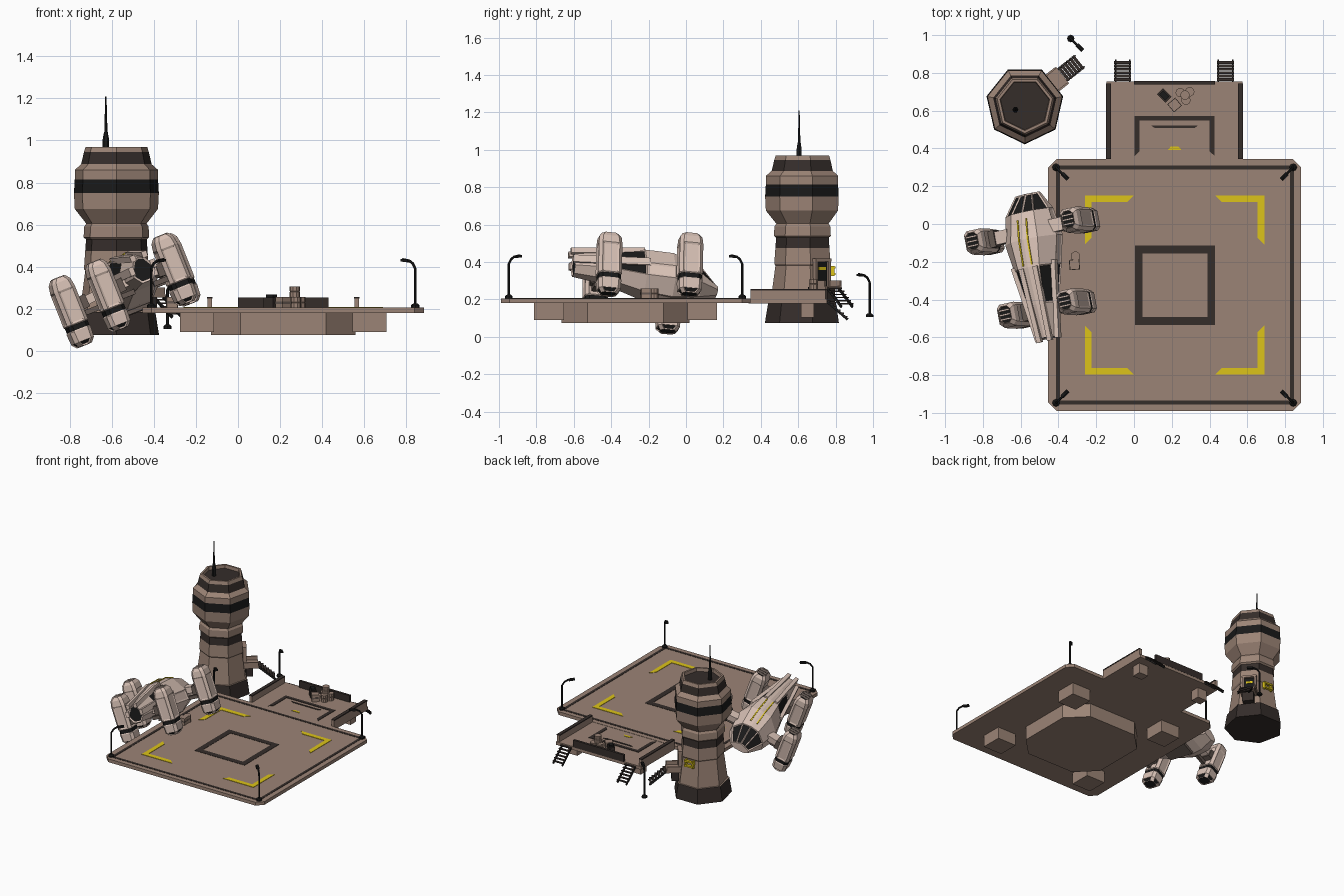
import bpy, bmesh
from math import cos, sin, radians, pi
from mathutils import Vector, Matrix

if "Cube" in bpy.data.objects:
    bpy.data.objects.remove(bpy.data.objects["Cube"])

def material(name, c):
    m = bpy.data.materials.new(name)
    m.diffuse_color = (*c, 1)
    m.use_nodes = True
    m.node_tree.nodes["Principled BSDF"].inputs["Base Color"].default_value = m.diffuse_color
    return m

BROWN = material("brown", (.33, .23, .18))
DARK = material("dark", (.035, .026, .023))
BLACK = material("black", (.01, .01, .01))
YELLOW = material("yellow", (.72, .55, .01))
HULL = material("hull", (.68, .53, .46))
GREY = material("grey", (.13, .10, .085))
I = Matrix.Identity(4)

def loft(name, rings, mats, seg=None, M=I):
    """Skin closed rings; seg gives a material index per band, then per cap."""
    n, k = len(rings[0]), len(rings)
    me = bpy.data.meshes.new(name)
    faces = [[i*n+j, i*n+(j+1) % n, (i+1)*n+(j+1) % n, (i+1)*n+j] for i in range(k-1) for j in range(n)]
    faces += [list(range(n))[::-1], list(range((k-1)*n, k*n))]
    me.from_pydata([M @ Vector(p) for r in rings for p in r], [], faces)
    for m in mats:
        me.materials.append(m)
    for p in me.polygons:
        if seg:
            p.material_index = seg[p.index//n] if p.index < (k-1)*n else seg[k-1+p.index-(k-1)*n]
    bm = bmesh.new(); bm.from_mesh(me)
    bmesh.ops.recalc_face_normals(bm, faces=bm.faces)
    bm.to_mesh(me); bm.free()
    ob = bpy.data.objects.new(name, me)
    bpy.context.collection.objects.link(ob)
    return ob

def inset(ob, ids, t, d, mi):
    bm = bmesh.new(); bm.from_mesh(ob.data)
    bm.faces.ensure_lookup_table()
    fs = [bm.faces[i] for i in ids]
    bmesh.ops.inset_individual(bm, faces=fs, thickness=t, depth=d)
    for f in fs:
        f.material_index = mi
    bm.to_mesh(ob.data); bm.free()

def prism(name, pts, z0, z1, mat, M=I):
    return loft(name, [[(x, y, z) for x, y in pts] for z in (z0, z1)], [mat], None, M)

def box(name, c, s, mat, rot=0, M=I):
    x, y, z = (v/2 for v in s)
    return prism(name, [(-x, -y), (x, -y), (x, y), (-x, y)], -z, z, mat,
                 M @ Matrix.Translation(c) @ Matrix.Rotation(radians(rot), 4, 'Z'))

def bar(name, p, q, w, h, mat, M=I):
    p, q = Vector(p), Vector(q)
    R = (q-p).to_track_quat('Y', 'Z').to_matrix().to_4x4()
    return box(name, (0, 0, 0), (w, (q-p).length, h), mat, 0, M @ Matrix.Translation((p+q)/2) @ R)

def ngon(r, z, n, a=0):
    return [(r*cos(a+2*pi*i/n), r*sin(a+2*pi*i/n), z) for i in range(n)]

def cut_rect(hx, hy, c):
    return [(hx, c-hy), (hx, hy-c), (hx-c, hy), (c-hx, hy), (-hx, hy-c), (-hx, c-hy), (c-hx, -hy), (hx-c, -hy)]

def frame(name, cx, cy, hx, hy, w, z, mat):
    for s in (-1, 1):
        box(name, (cx+s*(hx-w/2), cy, z), (w, 2*hy, .004), mat)
        box(name, (cx, cy+s*(hy-w/2), z), (2*hx-2*w, w, .004), mat)

T = Matrix.Translation
TOP = .205

# Landing pad slab with underside blocks
C = T((.215, -.323, 0))
prism("pad_slab", cut_rect(.67, .667, .045), .18, TOP, BROWN, C)
prism("pad_core", cut_rect(.343, .343, .14), .075, .18, BROWN, C)
for sx in (-1, 1):
    for sy in (-1, 1):
        box("pad_foot", (sx*.41, sy*.41, .135), (.16, .16, .09), BROWN, 0, C)
        corner = [(.475, .475), (.215, .475), (.25, .44), (.44, .44), (.44, .25), (.475, .215)]
        prism("corner_marking", [(x*sx, y*sy) for x, y in corner], TOP-.001, TOP+.003, YELLOW, C)
frame("pad_border", .217, -.323, .63, .632, .02, TOP, DARK)
frame("centre_marking", .217, -.325, .213, .21, .042, TOP, DARK)

# Rear extension with low walls and markings
box("extension_slab", (.215, .545, .191), (.72, .42, .024), BROWN)
for s in (-1, 1):
    box("extension_wall", (.215+s*.349, .545, .225), (.022, .4, .05), BROWN)
    box("extension_wall_cap", (.215+s*.349, .545, .252), (.026, .4, .008), DARK)
    box("extension_foot", (.215+s*.27, .65, .142), (.08, .07, .08), BROWN)
    prism("gate_marking_side", [(s*.212, .02), (s*.212, .21), (s*.185, .21), (s*.185, .045)],
          .202, .206, DARK, T((.215, .34, 0)))
box("back_wall", (.215, .747, .227), (.43, .018, .055), DARK)
box("gate_marking_back", (.215, .56, .204), (.424, .026, .004), DARK)
prism("inner_marking", [(.09, .522), (.34, .522), (.32, .508), (.11, .508)], .202, .206, DARK)
prism("arrow_marking", [(.18, .393), (.25, .393), (.235, .41), (.195, .41)], .202, .206, YELLOW)

# Open stairs running along local +x
def stairs(M, w, run, rise, n=6):
    for i in range(n):
        t = (i+.5)/n
        box("stair_tread", (run*t, 0, -rise*t), (run/n*.85, w, .007), DARK, 0, M)
    for s in (-1, 1):
        bar("stair_stringer", (0, s*w*.42, -.012), (run, s*w*.42, -rise-.008), .008, .014, BLACK, M)

for x in (-.06, .485):
    stairs(T((x, .755, .2)) @ Matrix.Rotation(pi/2, 4, 'Z'), .09, .11, .1)

# Seven-sided control tower
W = T((-.578, .63, 0))
profile = [(.208, .075, 1), (.19, .185, 0), (.178, .185, 0), (.152, .38, 0), (.158, .39, 0),
           (.152, .475, 1), (.148, .53, 0), (.16, .54, 0), (.157, .59, 0), (.147, .605, 0),
           (.203, .675, 0), (.207, .75, 1), (.203, .815, 0), (.203, .86, 0), (.172, .887, 1),
           (.158, .945, 0), (.15, .97, 0), (.135, .97, 0), (.132, .945, 0)]
loft("control_tower", [ngon(r, z, 7, -pi/2) for r, z, _ in profile], [BROWN, DARK, BLACK],
     [2 if z in (.75, .53 - .055) else m for _, z, m in profile[:-1]] + [1, 1], W)
loft("antenna_base", [ngon(.016, .94, 6), ngon(.016, 1.0, 6), ngon(.009, 1.04, 6)], [BLACK], None, W @ T((-.05, -.025, 0)))
loft("antenna_mast", [ngon(.008, 1.03, 6), ngon(.003, 1.21, 6)], [BLACK], None, W @ T((-.05, -.025, 0)))

# Tower porch, door and stairs on one face
P = W @ Matrix.Rotation(radians(38.57), 4, 'Z')
box("porch_floor", (.2, 0, .262), (.11, .11, .018), BROWN, 0, P)
box("porch_support", (.19, 0, .22), (.05, .08, .07), DARK, 0, P)
box("door", (.149, 0, .335), (.012, .07, .13), BLACK, 0, P)
for s in (-1, 1):
    box("door_jamb", (.155, s*.043, .337), (.025, .016, .14), BROWN, 0, P)
    box("porch_rail", (.2, s*.052, .285), (.1, .01, .03), BROWN, 0, P)
box("door_lintel", (.155, 0, .41), (.03, .105, .015), BROWN, 0, P)
box("door_stripe", (.157, 0, .365), (.006, .045, .014), YELLOW, 0, P)
stairs(P @ T((.255, 0, .268)), .09, .115, .1)
Q = W @ Matrix.Rotation(pi/2, 4, 'Z')
for z in (.335, .37):
    box("wall_pipe", (.158, 0, z), (.02, .075, .012), YELLOW, 0, Q)
for y in (-.03, .03):
    box("wall_pipe_post", (.152, y, .352), (.025, .012, .055), YELLOW, 0, Q)

# Lamp posts, arms pointing along (dx, dy)
def lamp(x, y, z, dx, dy):
    M = T((x, y, z))
    loft("lamp_base", [ngon(.02, 0, 8), ngon(.02, .012, 8), ngon(.011, .02, 8)], [BLACK], None, M)
    path = [(0, .01), (0, .185), (.2, .21), (.5, .224), (1, .23)]
    rings = []
    for i, (t, h) in enumerate(path):
        a, b = path[max(i-1, 0)], path[min(i+1, 4)]
        d = Vector((dx*(b[0]-a[0]), dy*(b[0]-a[0]), b[1]-a[1])).normalized()
        side = Vector((-dy, dx, 0)).normalized()
        up = side.cross(d)
        rings.append([Vector((dx*t, dy*t, h)) + .0065*(side*cos(k*pi/3)+up*sin(k*pi/3)) for k in range(6)])
    loft("lamp_post", rings, [BLACK], None, M)
    bar("lamp_head", (dx*.55, dy*.55, .222), (dx*1.05, dy*1.05, .226), .022, .012, BLACK, M)

for x, dx in ((-.413, .06), (.843, -.06)):
    for y, dy in ((-.947, .06), (.3, -.06)):
        lamp(x, y, TOP, dx, dy)
lamp(-.335, .982, .105, .06, -.06)

# Cargo: crates and barrels
def crate(x, y, z, s, rot, mat):
    box("crate", (x, y, z+s/2), (s, s, s), mat, rot)
    box("crate_band", (x, y, z+s/2), (s*1.06, s*1.06, s*.2), GREY, rot)

def barrel(x, y, z):
    loft("barrel", [ngon(r, h, 10) for r, h in ((.025, 0), (.025, .025), (.022, .027), (.025, .03), (.025, .052))],
         [BROWN], None, T((x, y, z)))

box("dark_crate", (.16, .68, .228), (.045, .065, .05), DARK, 45)
box("dark_crate_lid", (.16, .68, .26), (.03, .045, .015), BLACK, 45)
crate(.215, .63, .203, .052, 40, BROWN)
for p in ((.245, .695, .203), (.295, .7, .203), (.275, .655, .203), (.27, .682, .255), (-.31, -.17, TOP)):
    barrel(*p)
crate(-.315, -.215, TOP, .052, 5, BROWN)

# Parked ship, local frame: x right, y forward, z up
f = Vector((-.185, .977, -.095)).normalized()
r = Vector((.917, .171, .36))
r = (r - f*r.dot(f)).normalized()
S = Matrix((r, f, r.cross(f))).transposed().to_4x4()
S.translation = (-.54, -.037, .285)

def section(y, w, b, t):
    h = t-b
    half = [(w, b+.3*h), (w*.96, b+.58*h), (w*.5, t-.01)]
    return [(x, y, z) for x, z in half + [(0, t)] + [(-x, z) for x, z in half[::-1]] + [(-w*.5, b), (w*.5, b)]]

hull = loft("ship_hull", [section(*s) for s in ((.2, .07, -.06, .0), (.1, .13, -.09, .1), (-.05, .155, -.11, .15),
            (-.2, .125, -.09, .16), (-.4, .085, -.03, .14), (-.58, .055, -.01, .115))], [HULL, BLACK, GREY],
            None, S)
n = 9
inset(hull, [1, 2, 3, 4] + [3*n+1, 3*n+4, 3*n+0, 3*n+5, 5*n+1], .01, -.006, 1)
inset(hull, [n+0, n+5, 2*n+0, 2*n+5], .015, -.004, 0)
box("belly_plate", (0, -.07, -.108), (.12, .2, .02), GREY, 0, S)
for s in (-1, 1):
    bar("hull_stripe", (s*.025, .06, .116), (s*.025, -.05, .151), .008, .006, YELLOW, S)
    bar("hull_stripe", (s*.025, -.05, .151), (s*.025, -.19, .16), .008, .006, YELLOW, S)
    bar("tail_spar", (s*.04, -.2, .15), (s*.03, -.6, .115), .026, .03, HULL, S)
    bar("side_spar", (s*.115, -.18, .06), (s*.055, -.59, .06), .025, .04, HULL, S)
    # Four upright engine pods on arms
    for y, x, root in ((0, .278, .12), (-.42, .173, .05)):
        bar("pod_arm", (s*root, y, .03), (s*(x-.04), y, .02), .07, .045, HULL, S)
        bar("pod_arm_joint", (s*(x-.085), y, .023), (s*(x-.045), y, .02), .09, .065, GREY, S)
        bar("pod_strut", (s*root, y-.02, -.03), (s*(x-.04), y-.02, -.03), .025, .025, GREY, S)
        prof = [(-.172, .034, .044), (-.15, .05, .06), (-.095, .053, .063), (-.09, .05, .06), (-.065, .05, .06),
                (-.06, .054, .064), (.11, .054, .064), (.15, .048, .06), (.172, .034, .046)]
        pod = loft("engine_pod", [[(a, b, z) for a, b in cut_rect(hx, hy, .018)] for z, hx, hy in prof],
                   [HULL, BLACK, GREY], [0, 0, 0, 1, 0, 0, 0, 0, 2, 2], S @ T((s*x, y, 0)))
        inset(pod, [40, 42, 44, 46], .014, -.005, 0)
        inset(pod, [0, 2, 4, 6, 64, 65], .006, -.006, 1)
        for k in (-1, 0, 1):
            box("pod_vent_fin", (s*x, y+k*.024, .169), (.06, .009, .012), HULL, 0, S)
